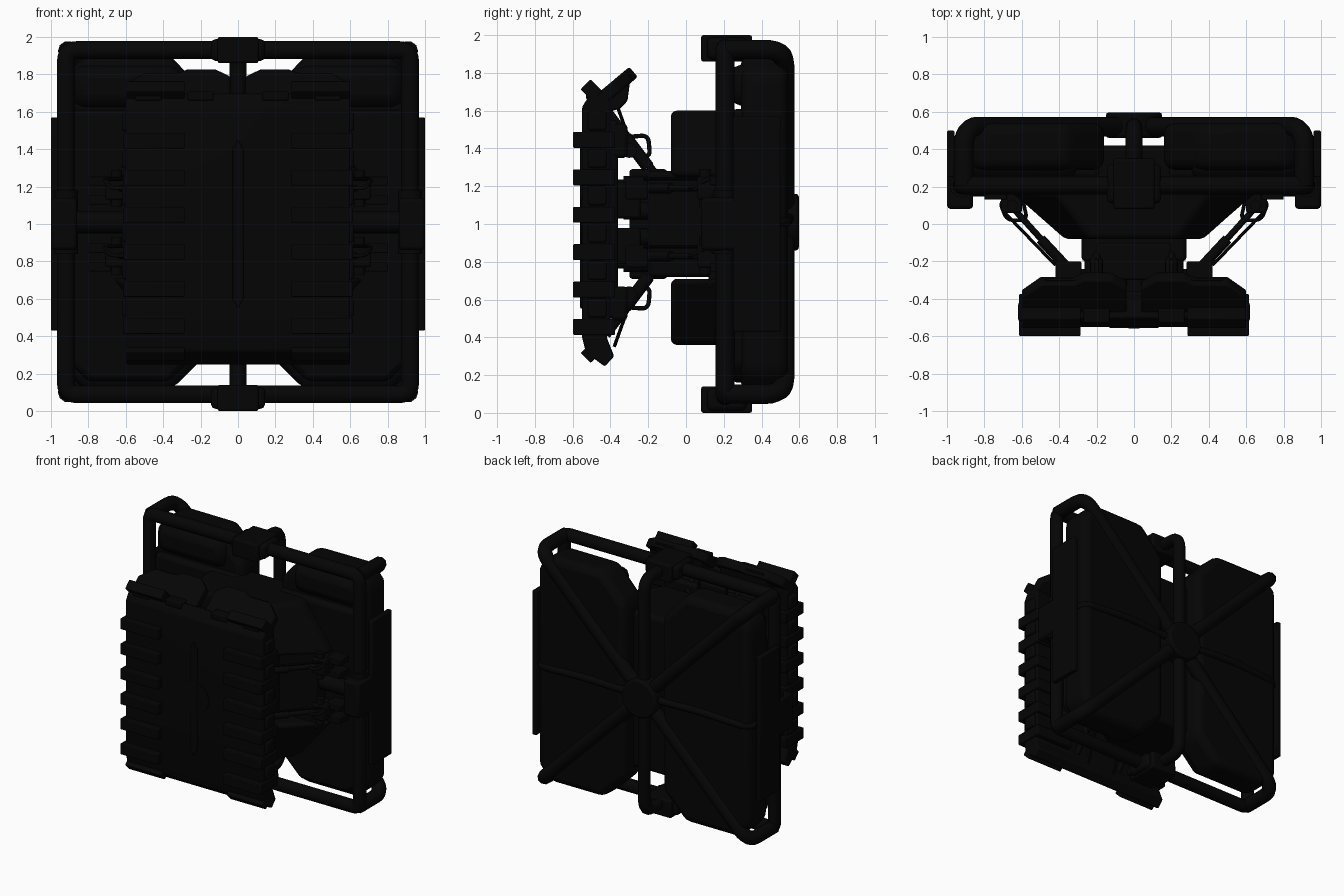
import bpy, bmesh, math
from mathutils import Vector, Matrix

cube = bpy.data.objects.get("Cube")
if cube:
    bpy.data.objects.remove(cube, do_unlink=True)

# Single near-black paint
black = bpy.data.materials.new("black_metal")
black.use_nodes = True
black.diffuse_color = (0.0015, 0.0015, 0.0015, 1)
black.node_tree.nodes["Principled BSDF"].inputs["Base Color"].default_value = black.diffuse_color
black.node_tree.nodes["Principled BSDF"].inputs["Roughness"].default_value = 0.6


def activate(ob):
    bpy.ops.object.select_all(action='DESELECT')
    ob.select_set(True)
    bpy.context.view_layer.objects.active = ob


def finish(name, bm, bevel=0, segments=2):
    bmesh.ops.recalc_face_normals(bm, faces=bm.faces)
    mesh = bpy.data.meshes.new(name)
    bm.to_mesh(mesh)
    bm.free()
    mesh.materials.append(black)
    ob = bpy.data.objects.new(name, mesh)
    bpy.context.collection.objects.link(ob)
    activate(ob)
    bpy.ops.object.shade_smooth_by_angle(angle=math.radians(35))
    if bevel:
        mod = ob.modifiers.new("Bevel", 'BEVEL')
        mod.width, mod.segments = bevel, segments
        mod.limit_method = 'ANGLE'
    return ob


def box(name, x, y, z, bevel=0.01, tilt=0):
    """Box from (min, max) ranges, tilted about its own x axis."""
    bm = bmesh.new()
    size = [r[1] - r[0] for r in (x, y, z)]
    mid = [(r[0] + r[1]) / 2 for r in (x, y, z)]
    m = Matrix.Translation(mid) @ Matrix.Rotation(math.radians(tilt), 4, 'X') @ Matrix.Diagonal((*size, 1))
    bmesh.ops.create_cube(bm, size=1, matrix=m)
    return finish(name, bm, bevel)


def prism(name, pts, axis, lo, hi, bevel=0.01, segments=2, taper=1):
    """Outline in the two other axes, pushed along one axis; taper narrows the far end in x."""
    bm = bmesh.new()
    verts = []
    for a, b in pts:
        co = [a, b]
        co.insert(axis, lo)
        verts.append(bm.verts.new(co))
    face = bm.faces.new(verts)
    new = bmesh.ops.extrude_face_region(bm, geom=[face])["geom"]
    for v in new:
        if isinstance(v, bmesh.types.BMVert):
            v.co[axis] = hi
            if taper != 1:
                v.co.x *= taper
    return finish(name, bm, bevel, segments)


def rod(name, a, b, r, sides=20, bevel=0):
    a, b = Vector(a), Vector(b)
    bm = bmesh.new()
    m = Matrix.Translation((a + b) / 2) @ (b - a).to_track_quat('Z', 'Y').to_matrix().to_4x4()
    bmesh.ops.create_cone(bm, cap_ends=True, segments=sides, radius1=r, radius2=r,
                          depth=(b - a).length, matrix=m)
    return finish(name, bm, bevel)


def tube(name, pts, r, bend=0.08, closed=False):
    """Pipe along a path with rounded corners."""
    pts = [Vector(p) for p in pts]
    path, n = [], len(pts)
    for i, p in enumerate(pts):
        if not closed and i in (0, n - 1):
            path.append(p)
            continue
        a = p + (pts[i - 1] - p).normalized() * bend
        b = p + (pts[(i + 1) % n] - p).normalized() * bend
        for k in range(7):
            t = k / 6
            path.append(a * (1 - t) ** 2 + p * 2 * t * (1 - t) + b * t * t)
    curve = bpy.data.curves.new(name, 'CURVE')
    curve.dimensions = '3D'
    curve.bevel_depth, curve.bevel_resolution = r, 3
    curve.use_fill_caps = True
    spline = curve.splines.new('POLY')
    spline.points.add(len(path) - 1)
    for point, co in zip(spline.points, path):
        point.co = (*co, 1)
    spline.use_cyclic_u = closed
    curve.materials.append(black)
    ob = bpy.data.objects.new(name, curve)
    bpy.context.collection.objects.link(ob)
    activate(ob)
    bpy.ops.object.convert(target='MESH')
    bpy.ops.object.shade_smooth_by_angle(angle=math.radians(50))


# Pipe frame: front ring, rear spine, rear diagonals
E, LO, HI, FRONT, REAR, MID = 0.92, 0.09, 1.93, 0.207, 0.521, 1.01
tube("front_ring", [(-E, FRONT, LO), (E, FRONT, LO), (E, FRONT, HI), (-E, FRONT, HI)], 0.05, 0.06, True)
tube("rear_spine", [(0, FRONT, LO), (0, REAR, LO), (0, REAR, HI), (0, FRONT, HI)], 0.045, 0.1)
for s in (-1, 1):
    for z, inset in ((LO, 0.01), (HI, -0.005)):
        x, z = s * (E - 0.01), z + inset
        tube("rear_diagonal", [(x, FRONT, z), (x, REAR, z), (0, REAR, MID)], 0.053, 0.11)
    tube("rear_side_bar", [(0, 0.53, MID), (s * 0.5, 0.545, MID + 0.02), (s * 0.9, 0.53, MID),
                           (s * 0.96, 0.4, MID)], 0.028, 0.06)
rod("rear_hub", (0, 0.46, MID), (0, 0.597, MID), 0.15, 24, 0.015)

# Clamps on the ring
for z in (0, 1.86):
    box("ring_clamp", (-0.11, 0.11), (0.08, 0.35), (z, z + 0.14), 0.012)
    box("ring_clamp_collar", (-0.145, 0.145), (0.11, 0.32), (z + 0.012, z + 0.128), 0.025)

for s in (-1, 1):
    def span(a, b):
        return tuple(sorted((s * a, s * b)))

    # Large chamfered tank
    outline = [(0.16, 0.31), (0.36, 0.11), (0.82, 0.11), (0.93, 0.22),
               (0.93, 1.79), (0.82, 1.9), (0.36, 1.9), (0.16, 1.68)]
    prism("tank", [(s * x, z) for x, z in outline], 1, 0.29, 0.54, 0.055, 3)
    lower = [(0.18, 0.35), (0.37, 0.16), (0.8, 0.16), (0.9, 0.26), (0.9, 1.61), (0.18, 1.61)]
    prism("tank_front", [(s * x, z) for x, z in lower], 1, 0.24, 0.4, 0.03)
    box("tank_top_pod", span(0.3, 0.89), (0.235, 0.45), (1.62, 1.85), 0.07)

    # Side rail and clamp
    box("side_rail", span(0.96, 1.0), (0.25, 0.5), (0.43, 1.57), 0.008)
    box("side_clamp", span(0.86, 1.0), (0.08, 0.35), (0.86, 1.14), 0.02)
    rod("side_clamp_collar", (s * E, FRONT, 0.84), (s * E, FRONT, 1.18), 0.065)
    rod("side_clamp_arm", (s * 0.6, FRONT, MID), (s * 0.9, FRONT, MID), 0.06)

    # Joints, struts and hose loops beside the housing
    for z in (0.83, 1.19):
        box("joint_block", span(0.6, 0.71), (0.06, 0.2), (z - 0.06, z + 0.06))
        rod("joint_pin", (s * 0.65, 0.1, z - 0.1), (s * 0.65, 0.1, z + 0.1), 0.03, 16)
        for dz in (-0.06, 0.04):
            box("joint_plate", span(0.68, 0.8), (0.13, 0.25), (z + dz - 0.025, z + dz + 0.025), 0.005)
        rod("side_strut", (s * 0.37, -0.22, z), (s * 0.66, 0.1, z), 0.017, 12)
        rod("side_strut_sleeve", (s * 0.36, -0.23, z), (s * 0.5, -0.08, z), 0.028, 16)
        rod("thin_side_rod", (s * 0.42, -0.22, z + 0.05), (s * 0.7, 0.07, z + 0.05), 0.009, 10)
        tube("side_hose", [(s * 0.57, 0.02, z), (s * 0.6, 0.15, z + 0.05), (s * 0.72, 0.12, z + 0.05),
                           (s * 0.68, 0.02, z)], 0.01, 0.04, True)
        box("strut_anchor", span(0.28, 0.42), (-0.32, -0.2), (z - 0.06, z + 0.06))

    # Vertical struts between housing and panel
    for up in (-1, 1):
        def lift(d):
            return MID + up * d
        x = s * 0.2
        rod("vertical_strut", (x, -0.42, lift(0.6)), (x, -0.15, lift(0.24)), 0.02, 12)
        rod("vertical_sleeve", (x, -0.32, lift(0.45)), (x, -0.2, lift(0.29)), 0.034, 16)
        rod("vertical_pin", (x - 0.06, -0.3, lift(0.38)), (x + 0.06, -0.3, lift(0.38)), 0.04, 16)
        rod("thin_vertical_rod", (s * 0.12, -0.38, lift(0.66)), (s * 0.12, -0.28, lift(0.38)), 0.009, 10)
        tube("vertical_hose", [(x, -0.32, lift(0.45)), (x, -0.2, lift(0.46)), (x, -0.19, lift(0.34)),
                               (x, -0.28, lift(0.38))], 0.012, 0.04, True)
        box("panel_bracket", span(0.12, 0.42), (-0.4, -0.31), sorted((lift(0.34), lift(0.52))), 0.02)

    # Folded flaps along the panel top, with a wedge beneath
    flap = [(0.04, -0.12), (0.6, -0.12), (0.6, 0.02), (0.5, 0.11), (0.32, 0.11),
            (0.27, 0.14), (0.12, 0.14), (0.04, 0.08)]
    ob = prism("top_flap", [(s * x, v) for x, v in flap], 1, -0.035, 0.035, 0.012)
    ob.rotation_euler.x = math.radians(-50)
    ob.location = (0, -0.385, 1.715)
    wedge = [(-0.46, 1.66), (-0.29, 1.8), (-0.31, 1.65), (-0.35, 1.61), (-0.42, 1.59)]
    prism("flap_wedge", wedge, 0, s * 0.08, s * 0.48, 0.012)

    # Ribbed panel edges
    for i in range(6):
        z = 0.455 + i * 0.198
        box("panel_rib", span(0.285, 0.615), (-0.598, -0.375), (z - 0.042, z + 0.042), 0.006)
        box("edge_pad", span(0.58, 0.62), (-0.52, -0.42), (z + 0.05, z + 0.15), 0.012)
    box("top_clip", span(0.285, 0.6), (-0.545, -0.455), (1.67, 1.745), 0.006, -45)
    box("bottom_clip", span(0.285, 0.6), (-0.545, -0.455), (0.285, 0.36), 0.006, 45)

# Central housing in two tapering halves with a recessed core
plan = [(-0.38, -0.08), (0.38, -0.08), (0.67, 0.17), (0.67, 0.42), (-0.67, 0.42), (-0.67, 0.17)]
prism("lower_housing", plan, 2, 0.71, 0.36, 0.03, 3, 0.55)
prism("upper_housing", plan, 2, 1.25, 1.6, 0.03, 3, 0.62)
box("housing_core", (-0.6, 0.6), (0.12, 0.42), (0.66, 1.3))
box("coupling_body", (-0.28, 0.28), (-0.2, 0.2), (0.72, 1.28), 0.02)
box("coupling_face", (-0.2, 0.2), (-0.3, -0.1), (0.71, 1.29), 0.015)
for z in (0.79, 1.03):
    box("coupling_pad", (-0.3, 0.3), (-0.42, -0.24), (z, z + 0.19), 0.015)

# Coupling rods reaching the panel
for i in range(4):
    z = 0.79 + i * 0.14
    for x in (-0.22, -0.08, 0.08, 0.22):
        rod("coupling_rod", (x, -0.45, z), (x, 0.1, z), 0.026, 12)
        rod("coupling_collar", (x, -0.33, z), (x, -0.18, z), 0.045, 16)

# Front panel with bent lower lip
side = [(-0.55, 0.4), (-0.53, 0.32), (-0.43, 0.245), (-0.38, 0.3), (-0.42, 0.4),
        (-0.4, 0.48), (-0.4, 1.58), (-0.4, 1.66), (-0.5, 1.7), (-0.55, 1.62)]
prism("front_panel", side, 0, -0.6, 0.6, 0.01)
box("panel_backing", (-0.42, 0.42), (-0.42, -0.36), (0.5, 1.55), 0.02)
for x in (-0.48, -0.2, 0.2, 0.48):
    box("panel_hinge", (x - 0.07, x + 0.07), (-0.53, -0.45), (1.66, 1.71), 0.008)

# Raised centre disc and long tapered bar
rod("centre_disc", (0, -0.54, MID), (0, -0.555, MID), 0.13, 32)
prism("centre_bar", [(-0.03, 0.6), (0, 0.55), (0.03, 0.6), (0.03, 1.4), (0, 1.45), (-0.03, 1.4)],
      1, -0.56, -0.54, 0.004)
